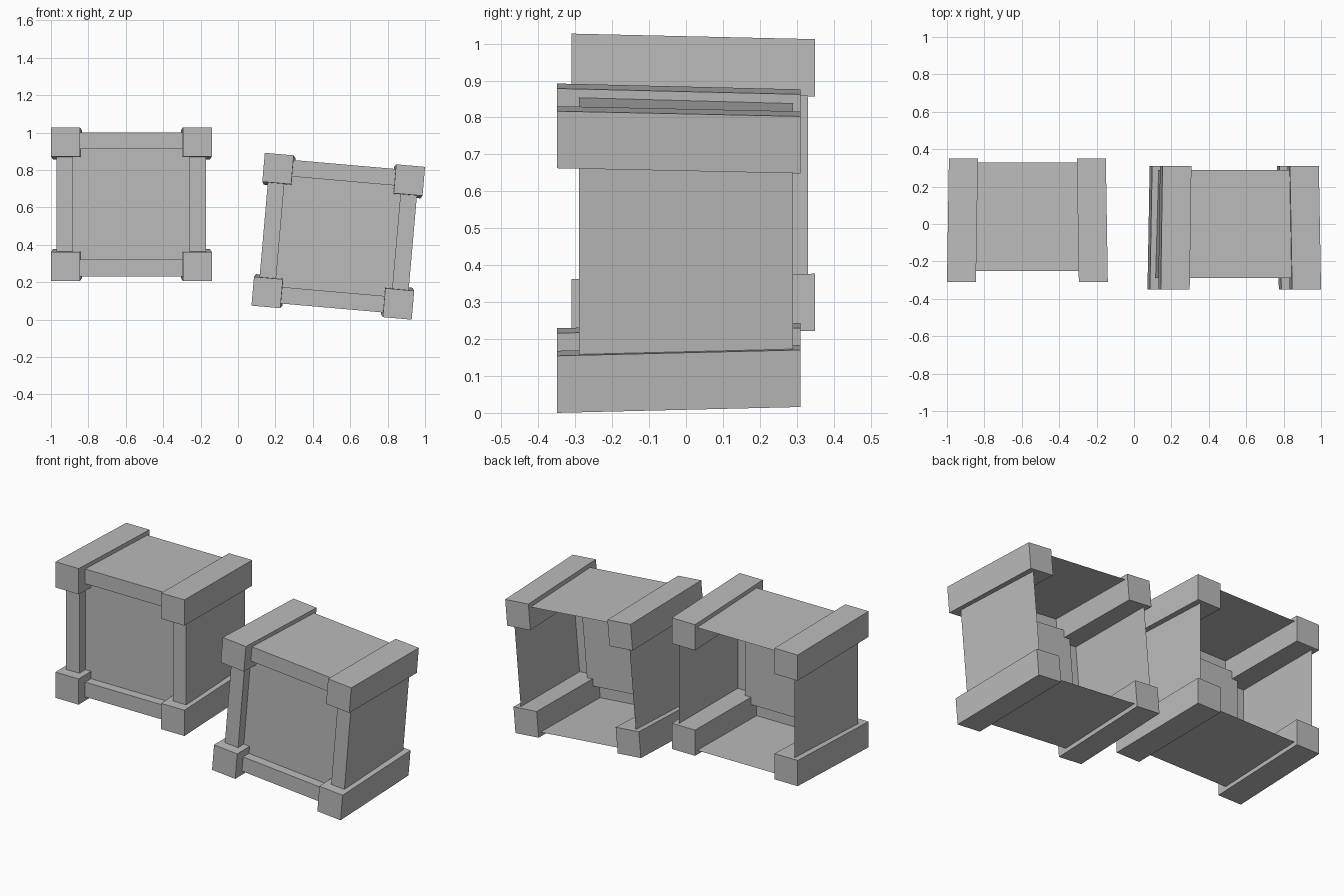
import bpy
import bmesh
from math import radians
from mathutils import Matrix, Vector

cube = bpy.data.objects.get("Cube")
if cube:
    bpy.data.objects.remove(cube, do_unlink=True)

GREY = (0.5, 0.5, 0.5, 1)
grey = bpy.data.materials.new("plain_grey")
grey.use_nodes = True
grey.diffuse_color = GREY
grey.node_tree.nodes["Principled BSDF"].inputs["Base Color"].default_value = GREY

HALF_W, HALF_H = 0.43, 0.41      # outer edges of the corner beams at the front
BEAM = 0.155                     # beam thickness
STEP = 0.03                      # how far beams stand proud of the walls
SHRINK = 0.015                   # inward lean from front to back


def finish(name, bm, matrix):
    mesh = bpy.data.meshes.new(name)
    bm.to_mesh(mesh)
    bm.free()
    mesh.materials.append(grey)
    obj = bpy.data.objects.new(name, mesh)
    obj.matrix_world = matrix
    bpy.context.collection.objects.link(obj)


def box(low, high):
    bm = bmesh.new()
    bmesh.ops.create_cube(bm, size=1)
    low, high = Vector(low), Vector(high)
    for v in bm.verts:
        v.co = (low + high) / 2 + v.co * (high - low)
    return bm


def crate(side, matrix):
    # Thin shell, open at the back, with a sunken front panel
    w, h = HALF_W - STEP, HALF_H - STEP + 0.005
    bm = box((-w, -0.27, -h), (w, 0.31, h))
    for v in bm.verts:
        if v.co.y > 0:
            v.co.x *= 1 - SHRINK / w
            v.co.z *= 1 - SHRINK / h
    bm.faces.ensure_lookup_table()
    front = min(bm.faces, key=lambda f: f.calc_center_median().y)
    back = max(bm.faces, key=lambda f: f.calc_center_median().y)
    bmesh.ops.delete(bm, geom=[back], context="FACES_ONLY")
    bmesh.ops.inset_region(bm, faces=[front], thickness=BEAM - STEP)
    panel = bmesh.ops.extrude_face_region(bm, geom=[front])["geom"]
    if front.is_valid:
        bmesh.ops.delete(bm, geom=[front], context="FACES_ONLY")
    sunk = [g for g in panel if isinstance(g, bmesh.types.BMVert)]
    bmesh.ops.translate(bm, verts=sunk, vec=(0, 0.055, 0))
    finish(side + "_crate_shell", bm, matrix)

    # Four corner beams running front to back, leaning inward
    for sx, across in ((-1, "right"), (1, "left")):
        for sz, level in ((-1, "bottom"), (1, "top")):
            cx, cz = sx * (HALF_W - BEAM / 2), sz * (HALF_H - BEAM / 2)
            bm = box((cx - BEAM / 2, -0.33, cz - BEAM / 2),
                     (cx + BEAM / 2, 0.33, cz + BEAM / 2))
            for v in bm.verts:
                if v.co.y > 0:
                    v.co.x -= sx * SHRINK * 0.7
                    v.co.z -= sz * SHRINK
            finish(f"{side}_crate_{level}_{across}_beam", bm, matrix)


# One upright crate and one tipped crate
crate("right", Matrix.Translation((-0.57, 0.02, 0.617)))
crate("left", Matrix.Translation((0.536, -0.02, 0.446)) @ Matrix.Rotation(radians(5), 4, "Y"))
